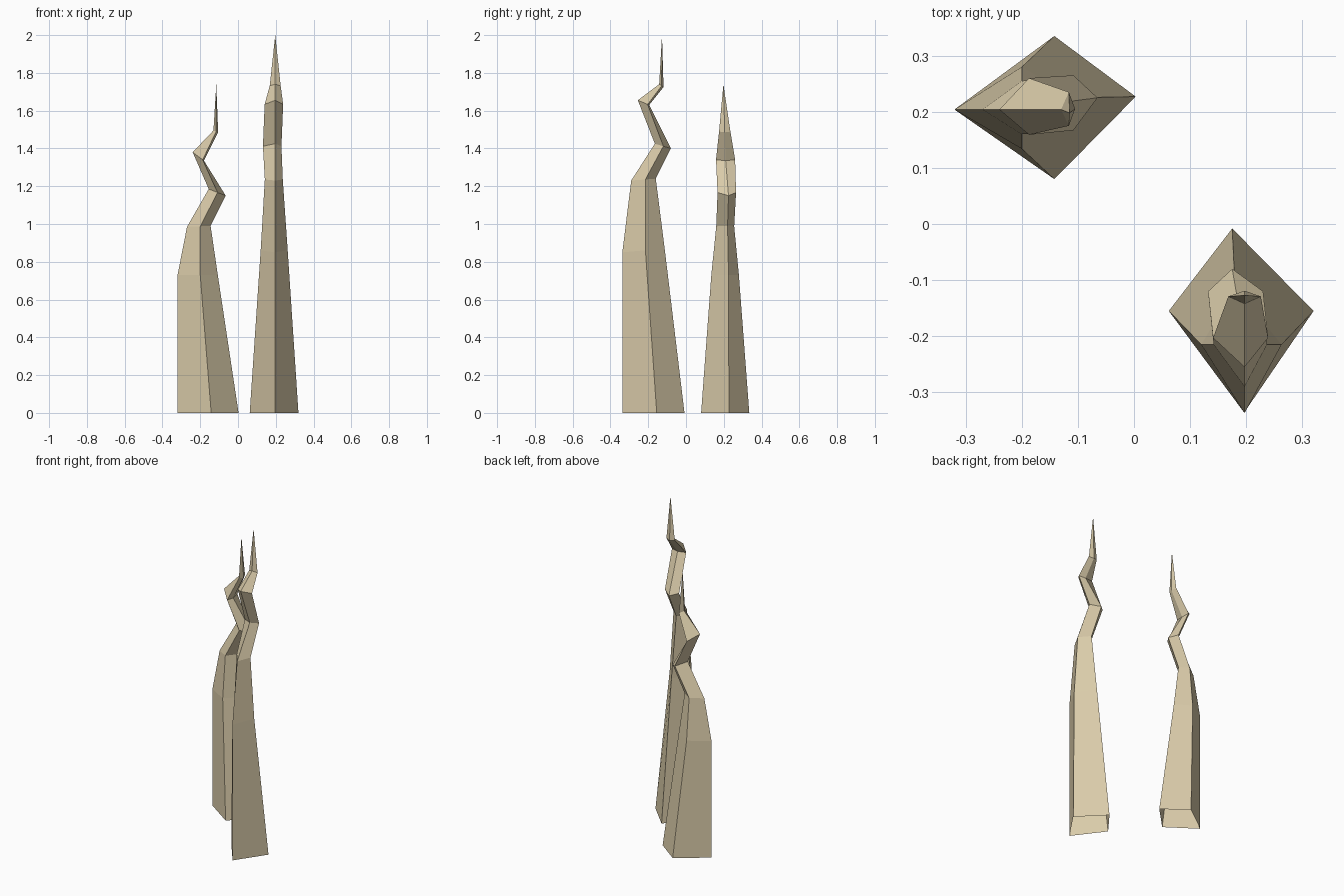
import bpy

# Single bone-tan colour
tan = bpy.data.materials.new("bone_tan")
tan.diffuse_color = (0.70, 0.60, 0.40, 1)

# Each ring is a diamond: outer corner (u, z), inner corner (u, z),
# u of the side corners, side positions (v low, v high), v of the inner corner
REAR_RINGS = [
    (-0.32, 0.00, 0.003, 0.00, -0.142, 0.08, 0.335, 0.227),
    (-0.32, 0.73, -0.107, 0.73, -0.20, 0.134, 0.28, 0.225),
    (-0.27, 0.985, -0.145, 0.99, -0.20, 0.16, 0.255, 0.22),
    (-0.155, 1.185, -0.065, 1.15, -0.108, 0.167, 0.265, 0.225),
    (-0.24, 1.38, -0.18, 1.335, -0.187, 0.159, 0.26, 0.21),
    (-0.13, 1.495, -0.105, 1.485, -0.116, 0.175, 0.235, 0.205),
]
FRONT_RINGS = [
    (-0.335, 0.00, -0.008, 0.00, -0.155, 0.062, 0.32, 0.175),
    (-0.337, 0.85, -0.113, 0.87, -0.215, 0.12, 0.263, 0.18),
    (-0.29, 1.23, -0.16, 1.24, -0.215, 0.142, 0.237, 0.18),
    (-0.165, 1.425, -0.08, 1.40, -0.12, 0.132, 0.23, 0.175),
    (-0.255, 1.655, -0.195, 1.63, -0.203, 0.141, 0.239, 0.195),
    (-0.142, 1.74, -0.119, 1.725, -0.129, 0.168, 0.226, 0.197),
]


def spike(name, rings, outer_v, tip, swap):
    """Crooked four-sided spike, open underneath; swap bends it along y."""
    pts = []
    for uo, zo, ui, zi, um, lo, hi, vi in rings:
        zm = zo + (zi - zo) * (um - uo) / (ui - uo)
        pts += [(uo, outer_v, zo), (um, lo, zm), (ui, vi, zi), (um, hi, zm)]
    pts.append(tip)
    faces = []
    last = len(rings) - 1
    for r in range(last + 1):
        for i in range(4):
            a, b = 4 * r + i, 4 * r + (i + 1) % 4
            faces.append((a, b, len(pts) - 1) if r == last
                         else (a, b, b + 4, a + 4))
    if swap:
        pts = [(v, u, z) for u, v, z in pts]
        faces = [f[::-1] for f in faces]
    mesh = bpy.data.meshes.new(name)
    mesh.from_pydata(pts, [], faces)
    mesh.materials.append(tan)
    obj = bpy.data.objects.new(name, mesh)
    bpy.context.collection.objects.link(obj)


# Shorter spike at the back left, taller spike at the front right
spike("rear_spike", REAR_RINGS, 0.204, (-0.115, 0.198, 1.74), False)
spike("front_spike", FRONT_RINGS, 0.197, (-0.127, 0.197, 2.0), True)
